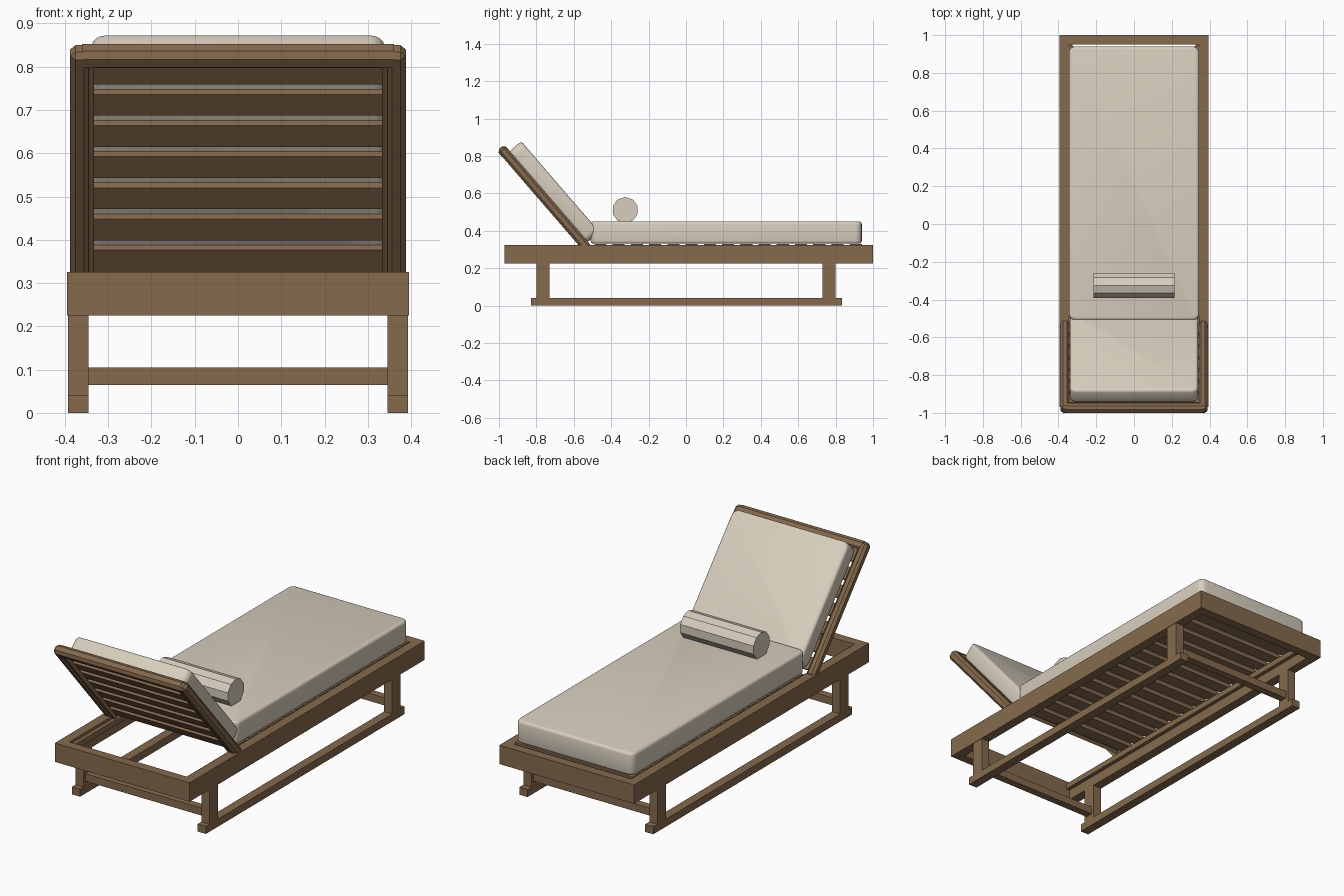
import bpy, bmesh, math
from mathutils import Matrix, Vector

if "Cube" in bpy.data.objects:
    bpy.data.objects.remove(bpy.data.objects["Cube"])


def material(name, rgb):
    m = bpy.data.materials.new(name)
    m.diffuse_color = (*rgb, 1)
    m.use_nodes = True
    m.node_tree.nodes["Principled BSDF"].inputs["Base Color"].default_value = m.diffuse_color
    return m


WOOD = material("warm brown wood", (0.235, 0.145, 0.073))
CLOTH = material("cream fabric", (0.68, 0.62, 0.51))


def finish(name, bm, mat, matrix=None, smooth=False):
    bmesh.ops.recalc_face_normals(bm, faces=bm.faces)
    me = bpy.data.meshes.new(name)
    bm.to_mesh(me)
    bm.free()
    me.materials.append(mat)
    ob = bpy.data.objects.new(name, me)
    bpy.context.collection.objects.link(ob)
    if matrix:
        ob.matrix_world = matrix
    if smooth:
        bpy.ops.object.select_all(action='DESELECT')
        ob.select_set(True)
        bpy.context.view_layer.objects.active = ob
        bpy.ops.object.shade_smooth_by_angle(angle=math.radians(35))
    return ob


def box_bm(lo, hi):
    bm = bmesh.new()
    bmesh.ops.create_cube(bm, size=1)
    lo, hi = Vector(lo), Vector(hi)
    for v in bm.verts:
        v.co = Vector([(lo[i] + hi[i]) / 2 + v.co[i] * (hi[i] - lo[i]) for i in range(3)])
    return bm


def box(name, lo, hi, matrix=None, chamfer=0):
    bm = box_bm(lo, hi)
    if chamfer:
        bmesh.ops.bevel(bm, geom=bm.edges[:], offset=chamfer, segments=1, affect='EDGES')
    return finish(name, bm, WOOD, matrix)


def cushion(name, lo, hi, matrix=None):
    # round the four upright corners, then soften the top and bottom rims
    bm = box_bm(lo, hi)
    upright = [e for e in bm.edges if abs(e.verts[0].co.z - e.verts[1].co.z) > 0.01]
    bmesh.ops.bevel(bm, geom=upright, offset=0.035, segments=4, profile=0.5, affect='EDGES')
    rim = [e for e in bm.edges if abs(e.verts[0].co.z - e.verts[1].co.z) < 0.001]
    bmesh.ops.bevel(bm, geom=rim, offset=0.015, segments=3, profile=0.5, affect='EDGES')
    return finish(name, bm, CLOTH, matrix, smooth=True)


# --- base frame: side rails, runners, legs, ledgers ---
for side, s in (("left", -1), ("right", 1)):
    def pair(name, x0, x1, y0, y1, z0, z1):
        a, b = sorted((s * x0, s * x1))
        box(f"{side}_{name}", (a, y0, z0), (b, y1, z1))
    pair("side_rail", 0.345, 0.395, -0.97, 1.0, 0.225, 0.325)
    pair("runner", 0.345, 0.393, -0.83, 0.835, 0.0, 0.04)
    pair("front_leg", 0.345, 0.393, -0.80, -0.73, 0.04, 0.225)
    pair("back_leg", 0.345, 0.393, 0.73, 0.80, 0.04, 0.225)
    pair("slat_ledger", 0.325, 0.345, -0.92, 0.95, 0.28, 0.31)

box("front_rail", (-0.345, -0.97, 0.225), (0.345, -0.92, 0.325))
box("back_rail", (-0.345, 0.95, 0.225), (0.345, 1.0, 0.325))
for end, y in (("front", -0.765), ("back", 0.765)):
    box(f"{end}_crossbar", (-0.345, y - 0.02, 0.065), (0.345, y + 0.02, 0.105))

# --- seat slats ---
for i in range(15):
    y = -0.49 + i * 0.0975
    box(f"seat_slat_{i + 1}", (-0.345, y, 0.31), (0.345, y + 0.065, 0.33))

# --- reclined back: local y runs up the slope, local z towards the sitter ---
a = math.radians(49.2)
u = Vector((0, -math.cos(a), math.sin(a)))
n = Vector((0, math.sin(a), math.cos(a)))
BACK = Matrix((Vector((-1, 0, 0)), u, n)).transposed().to_4x4()
BACK.translation = (0, -0.543, 0.325)

for side, s in (("left", 1), ("right", -1)):
    x0, x1 = sorted((s * 0.343, s * 0.388))
    box(f"{side}_back_stile", (x0, -0.03, -0.025), (x1, 0.683, 0.025), BACK, 0.013)
    x0, x1 = sorted((s * 0.333, s * 0.346))
    box(f"{side}_back_ledger", (x0, -0.01, -0.02), (x1, 0.64, 0.0), BACK)
for i in range(7):
    y = 0.0025 + i * 0.0951
    box(f"back_slat_{i + 1}", (-0.345, y, 0.0), (0.345, y + 0.065, 0.018), BACK)

# top rail: chamfered bar between the stiles
bm = box_bm((-0.36, 0.634, -0.026), (0.36, 0.686, 0.026))
long_edges = [e for e in bm.edges if abs(e.verts[0].co.x - e.verts[1].co.x) > 0.1]
bmesh.ops.bevel(bm, geom=long_edges, offset=0.014, segments=1, affect='EDGES')
finish("back_top_rail", bm, WOOD, BACK)

# --- cushions ---
cushion("seat_cushion", (-0.345, -0.51, 0.331), (0.345, 0.94, 0.451))
cushion("back_cushion", (-0.34, 0.0, 0.0185), (0.34, 0.64, 0.106), BACK)

# --- ten-sided bolster pillow ---
bm = bmesh.new()
bmesh.ops.create_cone(bm, cap_ends=True, segments=10, radius1=0.07, radius2=0.07, depth=0.43)
spin = Matrix.Rotation(math.radians(90), 4, 'Z')
lay = Matrix.Translation((0, -0.325, 0.511)) @ Matrix.Rotation(math.radians(90), 4, 'Y')
finish("bolster_pillow", bm, CLOTH, lay @ spin, smooth=True)
